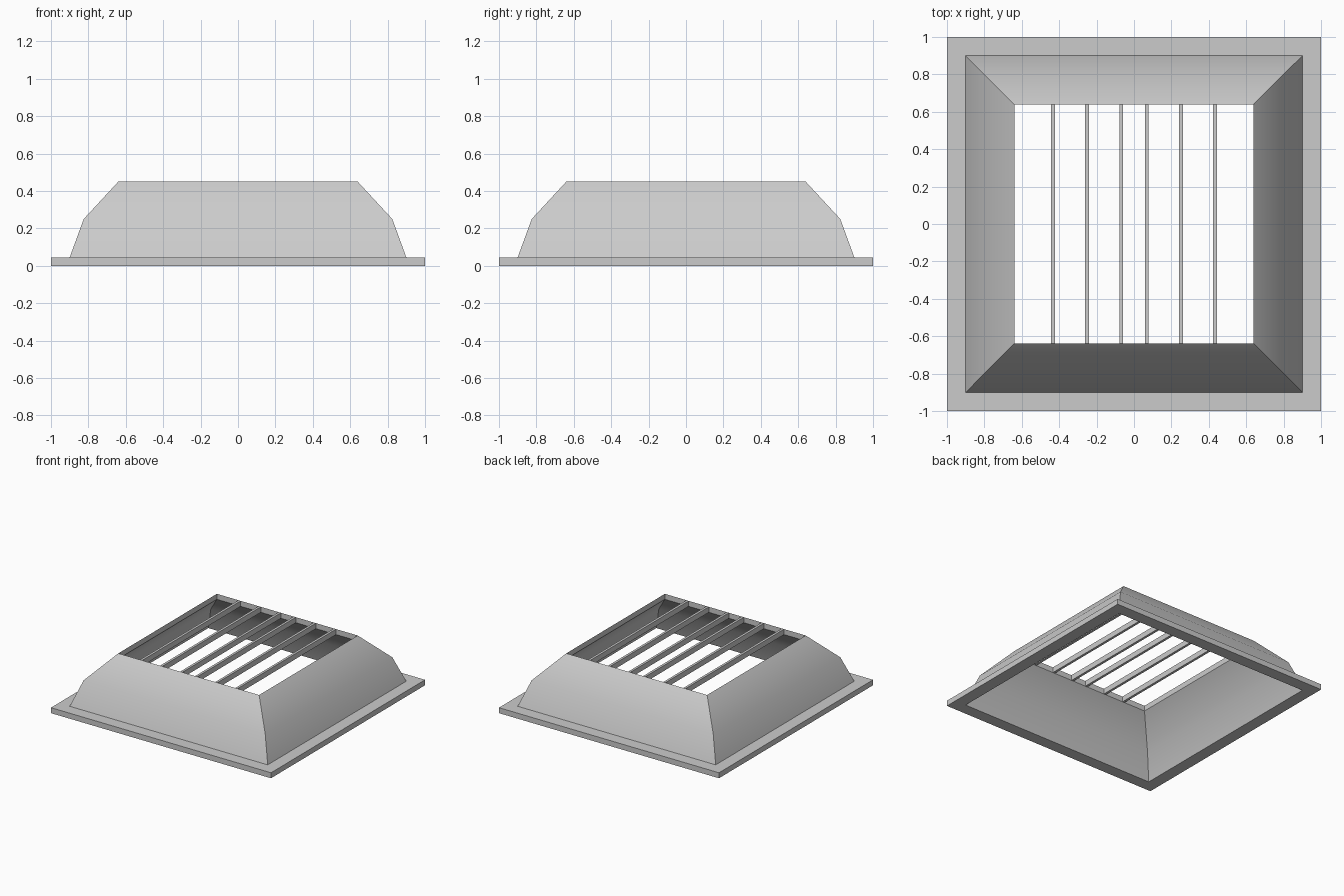
import bpy
import bmesh

if "Cube" in bpy.data.objects:
    bpy.data.objects.remove(bpy.data.objects["Cube"])


def square_sweep(name, profile):
    """Carry a closed (half-width, z) profile around a square."""
    bm = bmesh.new()
    corners = [(-1, -1), (1, -1), (1, 1), (-1, 1)]
    rings = [[bm.verts.new((r * sx, r * sy, z)) for r, z in profile]
             for sx, sy in corners]
    n = len(profile)
    for i in range(4):
        a, b = rings[i], rings[(i + 1) % 4]
        for j in range(n):
            k = (j + 1) % n
            bm.faces.new((a[j], b[j], b[k], a[k]))
    bmesh.ops.recalc_face_normals(bm, faces=bm.faces)
    mesh = bpy.data.meshes.new(name)
    bm.to_mesh(mesh)
    bm.free()
    ob = bpy.data.objects.new(name, mesh)
    bpy.context.collection.objects.link(ob)
    return ob


def box(name, center, size):
    bpy.ops.mesh.primitive_cube_add(size=1, location=center)
    ob = bpy.context.object
    ob.name = name
    ob.scale = size
    bpy.ops.object.transform_apply(location=False, rotation=False, scale=True)
    return ob


T = 0.045      # sheet thickness, measured vertically
OPEN = 0.64    # half-width of the top opening

# Flanged hood: outer profile, then the same line dropped by the thickness
slope = [(0.9, T), (0.825, 0.25), (OPEN, 0.45)]
profile = [(1, 0), (1, T)] + slope + [(r, z - T) for r, z in reversed(slope)]
hood = square_sweep("flanged_hood", profile)
bpy.context.view_layer.objects.active = hood
hood.select_set(True)
bpy.ops.object.shade_smooth_by_angle(angle=0.52)

# Grille bars across the opening, mirrored about the middle
for i in range(3):
    for side, label in ((-1, "left"), (1, "right")):
        x = side * (0.068 + 0.1828 * i)
        box(f"grille_bar_{label}_{i + 1}", (x, 0, 0.45 - T / 2),
            (0.02, 2 * OPEN, T))
